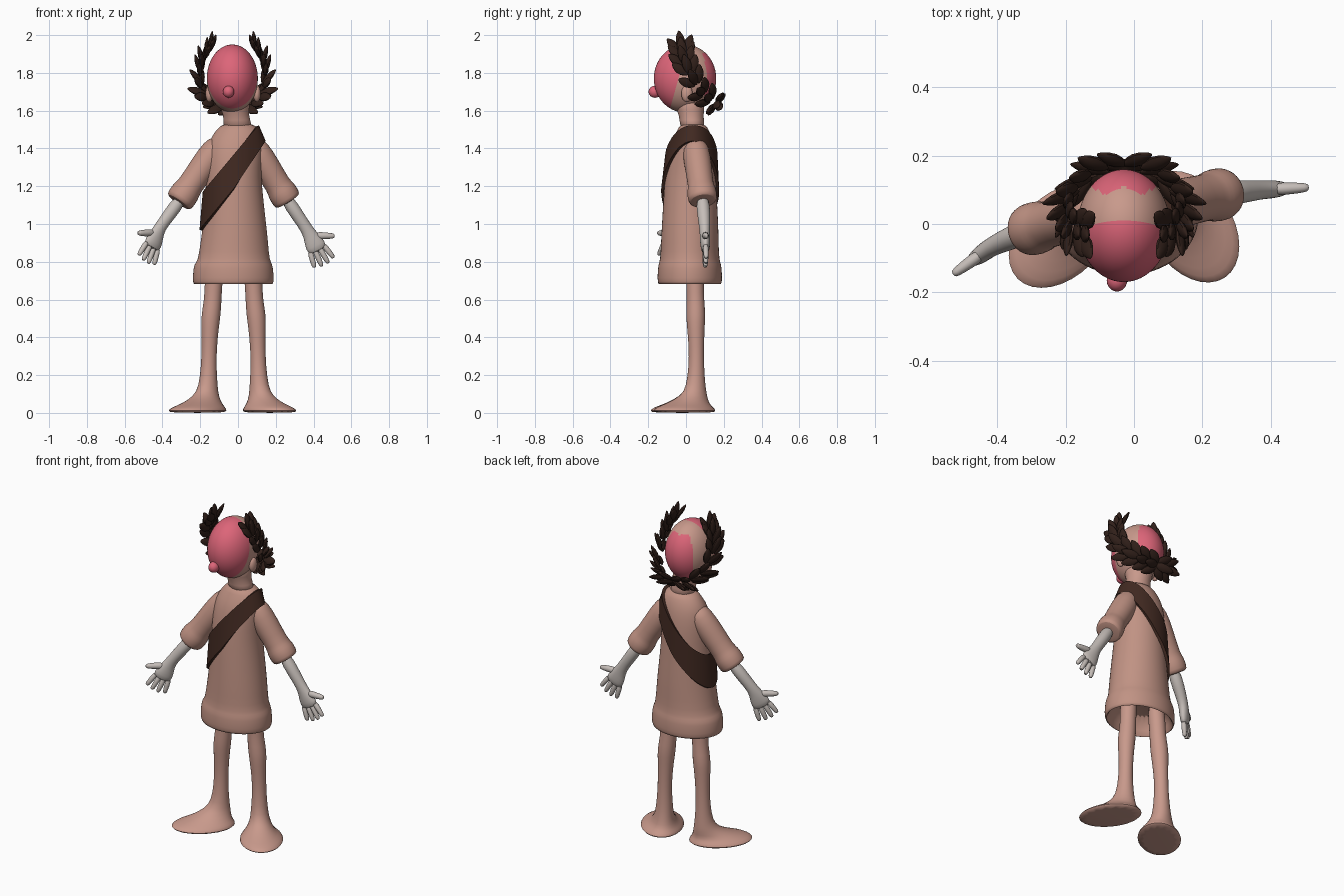
import bpy, bmesh, math
from mathutils import Vector, Matrix

cube = bpy.data.objects.get("Cube")
if cube:
    bpy.data.objects.remove(cube, do_unlink=True)


def material(name, rgb):
    m = bpy.data.materials.new(name)
    m.use_nodes = True
    m.diffuse_color = (*rgb, 1)
    m.node_tree.nodes["Principled BSDF"].inputs["Base Color"].default_value = (*rgb, 1)
    return m


SKIN = material("tan skin", (0.58, 0.32, 0.26))
CLOTH = material("tan cloth", (0.53, 0.29, 0.23))
PINK = material("rose pink", (0.72, 0.13, 0.19))
PALE = material("pale grey", (0.56, 0.51, 0.48))
SASH = material("brown leather", (0.052, 0.022, 0.015))
LEAF = material("dark leaf brown", (0.030, 0.014, 0.010))


def finish(name, bm, mats, subsurf=0):
    bmesh.ops.recalc_face_normals(bm, faces=bm.faces[:])
    me = bpy.data.meshes.new(name)
    bm.to_mesh(me)
    bm.free()
    for m in mats:
        me.materials.append(m)
    for p in me.polygons:
        p.use_smooth = True
    me.set_sharp_from_angle(angle=math.radians(50))
    ob = bpy.data.objects.new(name, me)
    bpy.context.collection.objects.link(ob)
    if subsurf:
        mod = ob.modifiers.new("Smooth", "SUBSURF")
        mod.levels = mod.render_levels = subsurf
    return ob


def skin(bm, rings, loop=False):
    """Join rings of points into a surface, capped unless it loops."""
    vs = [[bm.verts.new(p) for p in r] for r in rings]
    n = len(vs[0])
    pairs = list(zip(vs, vs[1:])) + ([(vs[-1], vs[0])] if loop else [])
    for a, b in pairs:
        for i in range(n):
            j = (i + 1) % n
            bm.faces.new((a[i], a[j], b[j], b[i]))
    if not loop:
        bm.faces.new(vs[0])
        bm.faces.new(vs[-1])


def tube(bm, rows, side=(1, 0, 0), flat=False, n=16):
    """Rows are (point, radius along side, radius across)."""
    rings = []
    for i, (p, ra, rb) in enumerate(rows):
        t = Vector((0, 0, 1))
        if not flat:
            t = Vector(rows[min(i + 1, len(rows) - 1)][0]) - Vector(rows[max(i - 1, 0)][0])
            t.normalize()
        a = Vector(side)
        a = (a - t * a.dot(t)).normalized()
        b = t.cross(a)
        rings.append([Vector(p) + a * ra * math.cos(k * math.tau / n)
                      + b * rb * math.sin(k * math.tau / n) for k in range(n)])
    skin(bm, rings)


# Tunic: z, centre x, centre y, half width, half depth
BODY = [(0.80, -.025, .02, .16, .12), (0.70, -.025, .02, .19, .145),
        (0.675, -.025, .02, .205, .162), (0.69, -.025, .02, .216, .172),
        (0.74, -.025, .02, .214, .171), (0.79, -.025, .02, .208, .167),
        (0.805, -.022, .02, .19, .157), (0.9, -.02, .02, .18, .153),
        (1.0, -.017, .022, .167, .15), (1.2, -.022, .022, .148, .138),
        (1.3, -.022, .026, .147, .132), (1.4, -.015, .03, .147, .12),
        (1.46, -.005, .035, .138, .102), (1.5, 0, .038, .113, .082),
        (1.535, 0, .036, .08, .064)]
bm = bmesh.new()
tube(bm, [((cx, cy, z), rx, ry) for z, cx, cy, rx, ry in BODY], flat=True, n=32)
finish("tunic", bm, [CLOTH], 1)

# Neck
bm = bmesh.new()
tube(bm, [((0, .036, 1.5), .085, .07), ((-.005, .03, 1.55), .069, .064),
          ((-.015, .025, 1.6), .072, .07), ((-.025, .01, 1.68), .1, .1)], flat=True)
finish("neck", bm, [SKIN], 1)


# Sash: a tilted band following the tunic
def body_at(z):
    rows = BODY[7:]
    for a, b in zip(rows, rows[1:]):
        if z <= b[0] or b is rows[-1]:
            f = min(1, max(0, (z - a[0]) / (b[0] - a[0])))
            return [u + (v - u) * f for u, v in zip(a[1:], b[1:])]


def sash_point(t, w, e):
    lo, hi = 0.95, 1.53
    for _ in range(24):
        z = (lo + hi) / 2
        cx, cy, rx, ry = body_at(z)
        x = cx + rx * math.cos(t)
        if z < 1.275 + 1.3 * (x + 0.02) + w:
            lo = z
        else:
            hi = z
    return Vector((cx + (rx + e) * math.cos(t), cy + (ry + e) * math.sin(t), z + e * .4))


bm = bmesh.new()
rings = []
for k in range(64):
    t = k * math.tau / 64
    low = -.09 + .05 * max(0, math.cos(t))
    rings.append([sash_point(t, w, e) for w, e in
                  ((low, -.005), (.09, -.005), (.09, .014), (low, .014))])
skin(bm, rings, loop=True)
finish("sash", bm, [SASH])

# Legs with broad flared feet: point, half length, half width
LEG = [((.215, -.035, 0), .178, .118), ((.215, -.035, .012), .188, .128),
       ((.21, -.03, .028), .172, .116), ((.19, -.005, .05), .125, .085),
       ((.168, .04, .09), .075, .06), ((.158, .052, .14), .052, .05),
       ((.155, .055, .25), .041, .041), ((.152, .055, .35), .041, .041),
       ((.148, .052, .45), .047, .047), ((.143, .052, .52), .052, .053),
       ((.133, .05, .6), .046, .047), ((.13, .048, .68), .047, .048),
       ((.12, .045, .82), .05, .05)]
for name, s, dx, dy, toe in (("right_leg", -1, 0, 0, (-.7, -.7, 0)),
                             ("left_leg", 1, -.047, .03, (.55, -.83, 0))):
    bm = bmesh.new()
    tube(bm, [((s * x + dx, y + dy * max(0, 1 - z * 10), z), a, b)
              for (x, y, z), a, b in LEG], side=toe, flat=True)
    finish(name, bm, [SKIN], 1)

# Arms: sleeve with rolled cuff, forearm, open hand
SLEEVE = [(-.1, .05), (.05, .073), (.35, .074), (.74, .067), (.78, .079),
          (.96, .08), (1, .07), (1.005, .04)]
for name, start, end, wrist, flat_dir in (
        ("right", (-.11, .04, 1.41), (-.315, -.02, 1.115), (-.415, -.065, .98), (-.81, -.58, 0)),
        ("left", (.085, .05, 1.41), (.265, .09, 1.12), (.37, .1, .965), (1, .05, 0))):
    S, E, W, u = (Vector(v) for v in (start, end, wrist, flat_dir))
    bm = bmesh.new()
    tube(bm, [(S.lerp(E, f), r, r) for f, r in SLEEVE], side=u)
    finish(name + "_sleeve", bm, [CLOTH], 1)

    along = u * .45 - Vector((0, 0, .89))
    across = u * .89 + Vector((0, 0, .45))
    bm = bmesh.new()
    tube(bm, [(E.lerp(S, .1), .038, .038), (E.lerp(W, .5), .035, .035), (W, .031, .028),
              (W + along * .05, .046, .028), (W + along * .09, .055, .026),
              (W + along * .125, .05, .02)], side=across)
    for i in range(4):
        o = i - 1.5
        base = W + along * .1 + across * o * .026
        tip = base + along * (.11 - .012 * abs(o)) + across * o * .012
        tube(bm, [(base, .017, .017), (base.lerp(tip, .5), .016, .016),
                  (base.lerp(tip, .92), .014, .014), (tip, .007, .007)], side=across, n=8)
    base, tip = W + along * .04 + across * .02, W + along * .09 + across * .115
    tube(bm, [(base, .024, .022), (base.lerp(tip, .5), .02, .019),
              (base.lerp(tip, .92), .016, .015), (tip, .008, .008)], side=along, n=8)
    finish(name + "_hand", bm, [PALE], 1)

# Head with rose face mask and jagged hair patch at the back
HEAD = Vector((-.03, -.005, 1.77))
bm = bmesh.new()
bmesh.ops.create_uvsphere(bm, u_segments=72, v_segments=48, radius=1)
bmesh.ops.transform(bm, verts=bm.verts[:], matrix=Matrix.Translation(HEAD)
                    @ Matrix.Diagonal((.135, .165, .18, 1)))
mask_co, mask_no = Vector((0, -.04, 1.77)), Vector((0, 1, -.28)).normalized()
bmesh.ops.bisect_plane(bm, geom=bm.verts[:] + bm.edges[:] + bm.faces[:],
                       plane_co=mask_co, plane_no=mask_no)
for f in bm.faces:
    c = f.calc_center_median()
    jag = .025 * abs(((c.x + .03) / .05) % 2 - 1)
    in_mask = (c - mask_co).dot(mask_no) < 0
    in_hair = c.y > .085 + jag and c.z > 1.62
    f.material_index = 1 if in_mask or in_hair else 0
finish("head", bm, [SKIN, PINK])


def blob(name, centre, radii, mat):
    bm = bmesh.new()
    bmesh.ops.create_uvsphere(bm, u_segments=20, v_segments=12, radius=1)
    bmesh.ops.transform(bm, verts=bm.verts[:], matrix=Matrix.Translation(centre)
                        @ Matrix.Diagonal((*radii, 1)))
    finish(name, bm, [mat])


blob("nose", (-.05, -.165, 1.7), (.03, .033, .032), PINK)
for name, x in (("right_ear", -.152), ("left_ear", .1)):
    blob(name, (x, .005, 1.69), (.02, .03, .045), SKIN)


# Wreath: leaves fanned along an arc from the nape up both sides
def add_leaf(bm, base, d, out, length, width):
    d = d.normalized()
    a = d.cross(out).normalized()
    n = a.cross(d)
    m = Matrix((a * width / 2, n * .013, d * length / 2)).transposed().to_4x4()
    m.translation = base + d * length * .4
    vs = bmesh.ops.create_uvsphere(bm, u_segments=10, v_segments=8, radius=1)["verts"]
    for v in vs:
        taper = 1 - .4 * v.co.z ** 2
        v.co.x *= taper
        v.co.y *= taper
        v.co = m @ v.co


ARC = [Vector(p) for p in ((0, .155, 1.64), (.085, .14, 1.65), (.142, .08, 1.70),
                           (.16, .02, 1.79), (.145, -.01, 1.86), (.115, -.02, 1.91))]
bm = bmesh.new()
for s in (-1, 1):
    for k in range(9):
        f = k / 8 * 4.999
        i = int(f)
        p = ARC[i].lerp(ARC[i + 1], f - i)
        t = (ARC[i + 1] - ARC[i]).normalized()
        p, t = Vector((s * p.x - .028, p.y, p.z)), Vector((s * t.x, t.y, t.z))
        out = (p - HEAD).normalized()
        lateral = t.cross(out).normalized()
        for o in (-1, 0, 1):
            d = t + lateral * o * .65 + out * (.55 if o == 0 else .2)
            add_leaf(bm, p + lateral * o * .018 + out * .01, d, out,
                     .105 if o else .12, .052)
finish("laurel_wreath", bm, [LEAF])
